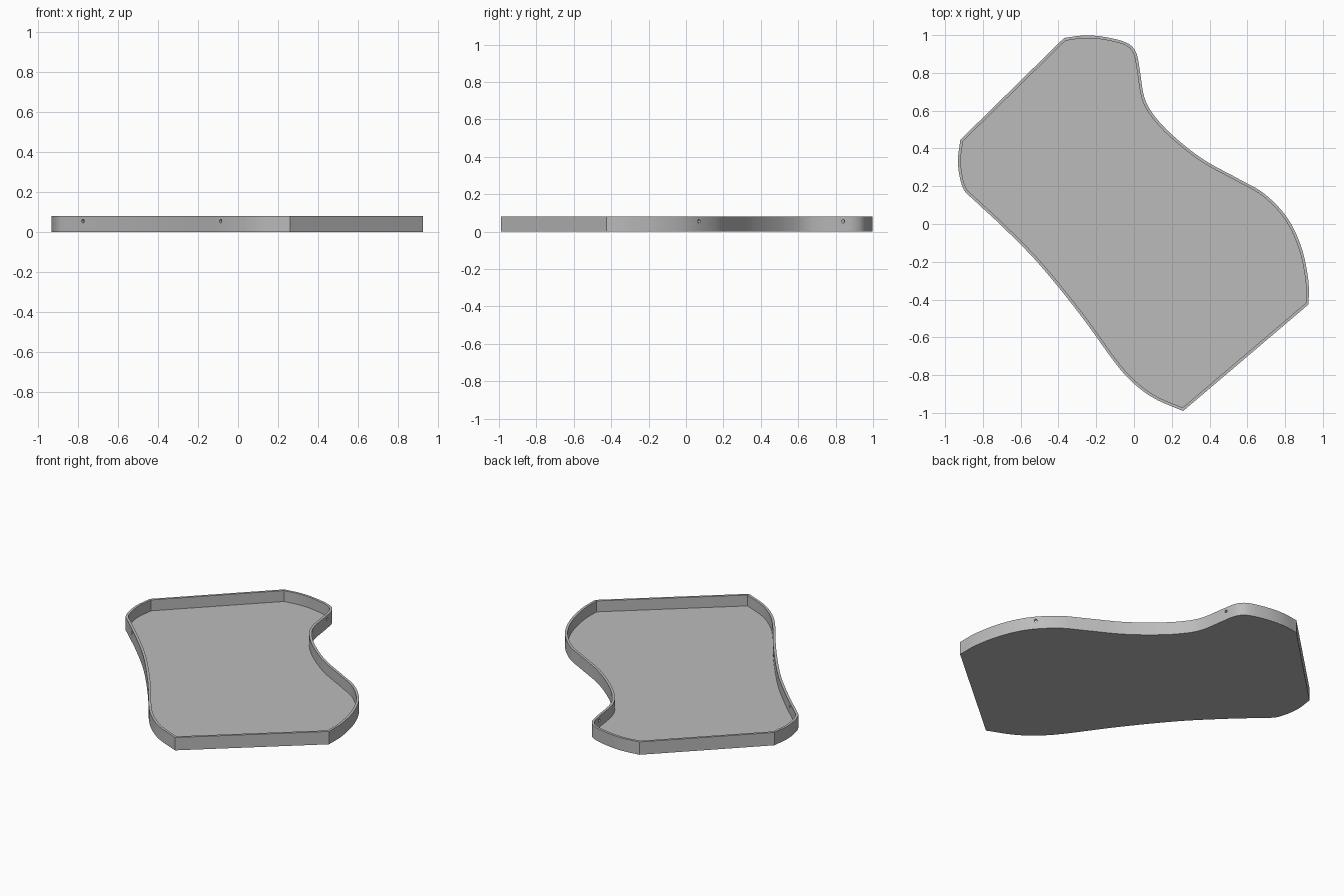
import bpy, bmesh, math
from mathutils import Vector

if "Cube" in bpy.data.objects:
    bpy.data.objects.remove(bpy.data.objects["Cube"])

HEIGHT, WALL, FLOOR = 0.08, 0.015, 0.012
HOLE_Z, HOLE_R = 0.055, 0.009

# Curved sides of the tray; the two straight ends join them
FRONT_SIDE = [(-.92, .445), (-.932, .32), (-.905, .19), (-.84, .12), (-.69, -.02),
              (-.5, -.215), (-.285, -.48), (-.1, -.735), (0, -.845), (.11, -.925), (.26, -.99)]
BACK_SIDE = [(.925, -.425), (.922, -.29), (.885, -.12), (.81, .035), (.69, .16),
             (.555, .238), (.37, .34), (.215, .46), (.11, .57), (.055, .67),
             (.03, .82), (.01, .91), (-.04, .96), (-.155, .99), (-.26, .998), (-.37, .985)]


def smooth_path(points, steps=6):
    """Catmull-Rom curve through the points."""
    p = [Vector(q) for q in points]
    p = [2 * p[0] - p[1]] + p + [2 * p[-1] - p[-2]]
    out = []
    for a, b, c, d in zip(p, p[1:], p[2:], p[3:]):
        for i in range(steps):
            t = i / steps
            out.append(b + (c - a) * t / 2 + (2 * a - 5 * b + 4 * c - d) * t * t / 2
                       + (3 * b - a - 3 * c + d) * t ** 3 / 2)
    return out + [p[-2]]


def inset(loop, width):
    """Mitred inward offset of a counter-clockwise loop."""
    out = []
    for i, p in enumerate(loop):
        u = (p - loop[i - 1]).normalized()
        v = (loop[(i + 1) % len(loop)] - p).normalized()
        n = Vector((-u.y - v.y, u.x + v.x)).normalized()
        out.append(p + n * width / n.dot(Vector((-u.y, u.x))))
    return out


front, back = smooth_path(FRONT_SIDE), smooth_path(BACK_SIDE)
outer = front + back
inner = inset(outer, WALL)

grey = bpy.data.materials.new("grey plastic")
grey.use_nodes = True
colour = (0.5, 0.5, 0.5, 1)
grey.diffuse_color = colour
grey.node_tree.nodes["Principled BSDF"].inputs["Base Color"].default_value = colour

# Tray: base, outer wall, rim, inner wall and floor
bm = bmesh.new()
rings = [[bm.verts.new((p.x, p.y, z)) for p in loop]
         for loop, z in ((outer, 0), (outer, HEIGHT), (inner, HEIGHT), (inner, FLOOR))]
for low, high in zip(rings, rings[1:]):
    for i in range(len(low)):
        bm.faces.new((low[i - 1], low[i], high[i], high[i - 1]))
bm.faces.new(rings[0][::-1])
bm.faces.new(rings[-1])
bmesh.ops.recalc_face_normals(bm, faces=bm.faces)
mesh = bpy.data.meshes.new("tray")
bm.to_mesh(mesh)
bm.free()
mesh.materials.append(grey)
tray = bpy.data.objects.new("tray", mesh)
bpy.context.collection.objects.link(tray)


def drill(path, axis, value):
    """Cut a screw hole square to the wall where the path reaches the value."""
    i = min(range(1, len(path) - 1), key=lambda k: abs(path[k][axis] - value))
    t = path[i + 1] - path[i - 1]
    a, b = path[i], path[i + 1] if (path[i + 1][axis] - value) * (path[i][axis] - value) < 0 else path[i - 1]
    p = a.lerp(b, (value - a[axis]) / (b[axis] - a[axis]))
    bpy.ops.mesh.primitive_cylinder_add(vertices=16, radius=HOLE_R, depth=0.08,
                                        location=(p.x, p.y, HOLE_Z))
    cutter = bpy.context.object
    cutter.name = "hole_cutter"
    cutter.hide_render = True
    cutter.rotation_euler = Vector((t.y, -t.x, 0)).to_track_quat('Z', 'Y').to_euler()
    mod = tray.modifiers.new("screw_hole", 'BOOLEAN')
    mod.operation, mod.solver, mod.object = 'DIFFERENCE', 'EXACT', cutter
    bpy.ops.object.select_all(action='DESELECT')
    tray.select_set(True)
    bpy.context.view_layer.objects.active = tray
    bpy.ops.object.modifier_apply(modifier=mod.name)
    bpy.data.objects.remove(cutter)


# Two screw holes in each curved side
for x in (-0.775, -0.087):
    drill(front, 0, x)
for y in (0.07, 0.84):
    drill(back, 1, y)

bpy.ops.object.shade_smooth_by_angle(angle=math.radians(30))
